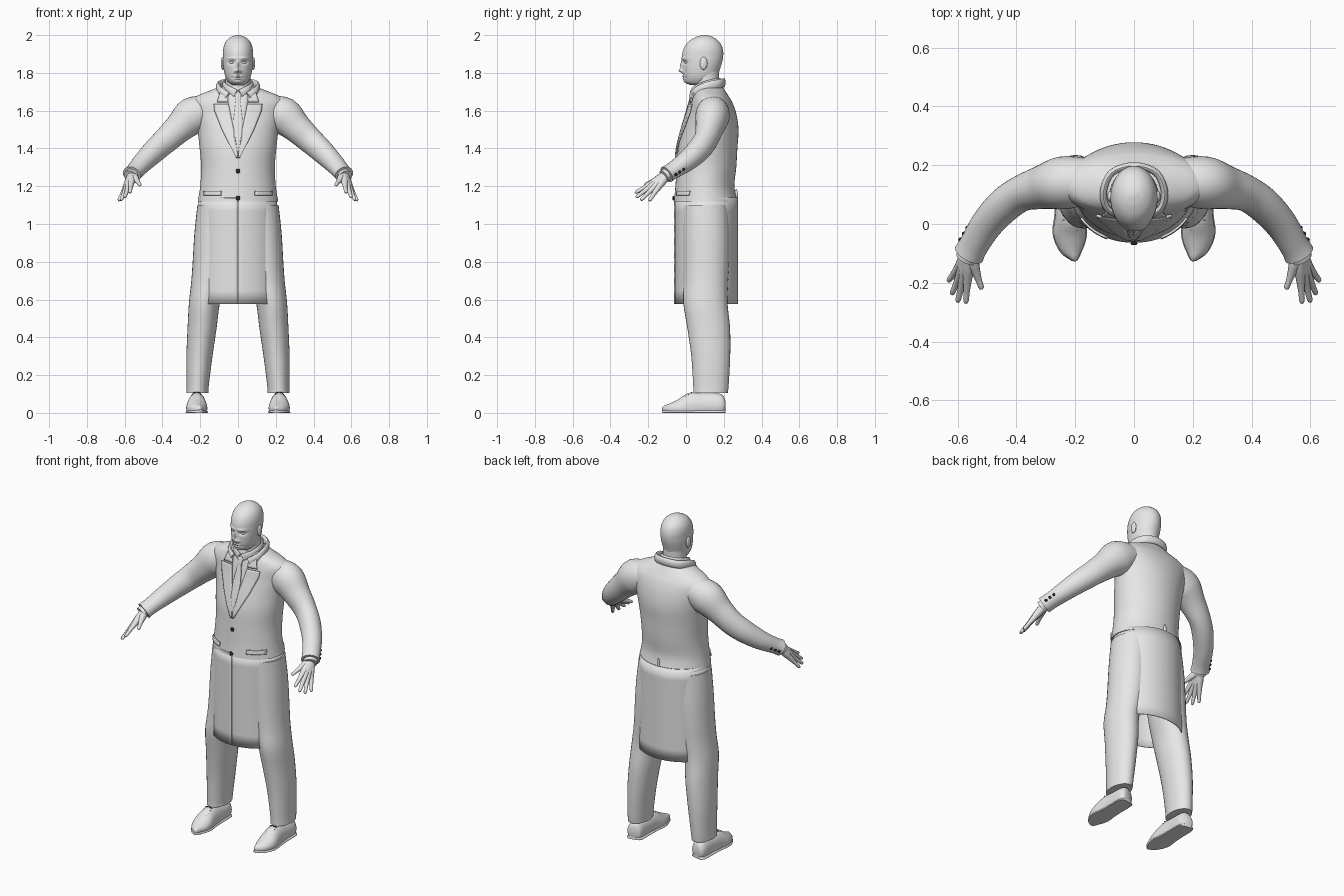
import bpy, bmesh, math
from mathutils import Vector

cube = bpy.data.objects.get("Cube")
if cube:
    bpy.data.objects.remove(cube)


def material(name, colour):
    m = bpy.data.materials.new(name)
    m.use_nodes = True
    m.diffuse_color = colour
    m.node_tree.nodes["Principled BSDF"].inputs["Base Color"].default_value = colour
    return m


GREY = material("light_grey", (0.8, 0.8, 0.8, 1))
DARK = material("near_black", (0.02, 0.02, 0.02, 1))
parts = []


def finish(name, bm, mat, thick=0):
    bmesh.ops.recalc_face_normals(bm, faces=bm.faces)
    me = bpy.data.meshes.new(name)
    bm.to_mesh(me)
    bm.free()
    me.materials.append(mat)
    ob = bpy.data.objects.new(name, me)
    bpy.context.collection.objects.link(ob)
    if thick:
        mod = ob.modifiers.new("thickness", "SOLIDIFY")
        mod.thickness = thick
        mod.offset = 0
    parts.append(ob)
    return ob


def smooth_rows(rows, steps):
    """Catmull-Rom interpolation through rows of numbers."""
    out = []
    last = len(rows) - 1
    for i in range(last):
        p = [rows[max(0, min(last, i + k))] for k in (-1, 0, 1, 2)]
        for s in range(steps):
            t = s / steps
            out.append([0.5 * (2 * b + (c - a) * t + (2 * a - 5 * b + 4 * c - d) * t * t
                        + (3 * b - a - 3 * c + d) * t ** 3) for a, b, c, d in zip(*p)])
    return out + [list(rows[-1])]


def skin(bm, rings, closed=True):
    n = len(rings[0])
    for r0, r1 in zip(rings, rings[1:]):
        for i in range(n if closed else n - 1):
            j = (i + 1) % n
            bm.faces.new((r0[i], r0[j], r1[j], r1[i]))


def loft(name, rows, upright=True, n=32, steps=4, side=1, floor=False, mat=GREY):
    """Rows are (x, y, z, half width, half depth or height)."""
    rows = smooth_rows(rows, steps)
    bm = bmesh.new()
    rings = []
    for i, (x, y, z, a, b) in enumerate(rows):
        u, v = Vector((1, 0, 0)), Vector((0, 1, 0))
        if not upright:
            p, q = rows[max(i - 1, 0)], rows[min(i + 1, len(rows) - 1)]
            d = (Vector(q[:3]) - Vector(p[:3])).normalized()
            u = d.cross(Vector((0, 0, 1))).normalized()
            v = u.cross(d)
        ring = []
        for k in range(n):
            t = math.tau * k / n
            co = Vector((x, y, z)) + u * a * math.cos(t) + v * b * math.sin(t)
            co.x *= side
            if floor:
                co.z = max(co.z, 0)
            ring.append(bm.verts.new(co))
        rings.append(ring)
    skin(bm, rings)
    bm.faces.new(rings[0])
    bm.faces.new(rings[-1])
    return finish(name, bm, mat)


def blob(name, loc, size, mat=GREY):
    bm = bmesh.new()
    bmesh.ops.create_uvsphere(bm, u_segments=16, v_segments=10, radius=1)
    for v in bm.verts:
        v.co = Vector(loc) + Vector([c * s for c, s in zip(v.co, size)])
    return finish(name, bm, mat)


# Jacket body
TORSO = [(0, .104, 1.12, .213, .168), (0, .10, 1.2, .2, .156), (0, .108, 1.3, .195, .158),
         (0, .115, 1.4, .203, .157), (0, .13, 1.5, .215, .148), (0, .137, 1.58, .235, .13),
         (0, .135, 1.64, .25, .112), (0, .13, 1.675, .222, .097), (0, .125, 1.7, .165, .086),
         (0, .12, 1.725, .1, .075)]
loft("jacket_body", TORSO, n=64, steps=5)
FINE = smooth_rows(TORSO, 10)


def chest_y(x, z):
    r = min(FINE, key=lambda row: abs(row[2] - z))
    return r[1] - r[4] * math.sqrt(max(0, 1 - (x / r[3]) ** 2))


def chest_strip(name, rows, lift, side=1):
    """Thin panel on the chest; rows are (z, inner x, outer x)."""
    bm = bmesh.new()
    rings = []
    for (z0, a0, b0), (z1, a1, b1) in zip(rows, rows[1:]):
        for s in range(4):
            t = s / 4
            z, a, b = z0 + (z1 - z0) * t, a0 + (a1 - a0) * t, b0 + (b1 - b0) * t
            xs = [a + (b - a) * k / 6 for k in range(7)]
            rings.append([bm.verts.new((side * x, chest_y(x, z) - lift, z)) for x in xs])
    z, a, b = rows[-1]
    xs = [a + (b - a) * k / 6 for k in range(7)]
    rings.append([bm.verts.new((side * x, chest_y(x, z) - lift, z)) for x in xs])
    skin(bm, rings, closed=False)
    finish(name, bm, GREY, 0.008)


# Shirt front, tie, lapels, pocket flaps
chest_strip("shirt_front", [(1.7, -.06, .06), (1.6, -.045, .045), (1.37, -.003, .003)], .001)
chest_strip("tie", [(1.69, -.018, .018), (1.655, -.011, .011), (1.55, -.024, .024),
                    (1.46, -.02, .02), (1.38, -.004, .004)], .008)
for s, label in ((1, "left"), (-1, "right")):
    chest_strip(label + "_collar_flap", [(1.695, .055, .095), (1.645, .052, .11)], .008, s)
    chest_strip(label + "_lapel", [(1.635, .05, .128), (1.6, .043, .125), (1.5, .022, .085),
                                   (1.42, .008, .045), (1.35, 0, .01)], .008, s)
    chest_strip(label + "_pocket_flap", [(1.175, .09, .18), (1.152, .09, .18)], .005, s)
for z in (1.28, 1.137):
    blob("jacket_button", (0, chest_y(0, z) - .004, z), (.012, .006, .012), DARK)


# Collars around the neck
def collar(name, half, a, b):
    path = half + [(-x, y, z) for x, y, z in reversed(half[:-1])]
    loft(name, [(x, y, z, a, b) for x, y, z in path], upright=False, n=16)


collar("jacket_collar", [(.055, .03, 1.675), (.092, .055, 1.7), (.104, .11, 1.728),
                         (.075, .175, 1.742), (0, .198, 1.748)], .012, .024)
collar("shirt_collar", [(.012, .03, 1.69), (.055, .05, 1.712), (.075, .105, 1.735),
                        (.05, .16, 1.748), (0, .178, 1.752)], .008, .022)

# Long coat skirt: an open tube whose ends meet in a front seam
bm = bmesh.new()
rings = []
for k in range(9):
    f = k / 8
    ring = []
    for i in range(73):
        t = math.tau * (i / 72 - .25)
        s = .98 + .02 * i / 72
        ring.append(bm.verts.new(((.207 + .01 * f) * s * math.cos(t),
                                  .107 + .167 * s * math.sin(t), 1.14 - .563 * f)))
    rings.append(ring)
skin(bm, rings, closed=False)
finish("coat_skirt", bm, GREY, .005)

# Neck and head
loft("neck", [(0, .115, 1.66, .078, .07), (0, .11, 1.74, .066, .066), (0, .105, 1.82, .066, .07)])
PROFILE = [(1.735, .025, .12, .03), (1.75, -.003, .145, .05), (1.78, -.014, .167, .067),
           (1.82, -.018, .18, .076), (1.86, -.02, .192, .08), (1.89, -.021, .197, .08),
           (1.92, -.015, .196, .079), (1.95, 0, .186, .072), (1.975, .025, .165, .057),
           (1.992, .058, .138, .034), (2.0, .09, .11, .01)]
head = loft("head", [(0, (f + b) / 2, z, w, (b - f) / 2) for z, f, b, w in PROFILE],
            n=96, steps=9)
# Face relief: (x, z, spread x, spread z, height)
FACE = [(0, 1.812, .013, .011, .02), (0, 1.84, .009, .022, .012), (.015, 1.806, .008, .007, .008),
        (.033, 1.855, .016, .009, -.012), (.03, 1.877, .024, .007, .006),
        (0, 1.782, .02, .004, .007), (0, 1.769, .018, .004, .007), (0, 1.752, .018, .01, .006),
        (.03, 1.775, .006, .006, -.004)]
for v in head.data.vertices:
    if v.co.y < .06:
        x, z = abs(v.co.x), v.co.z
        v.co.y -= sum(h * math.exp(-((x - cx) / sx) ** 2 - ((z - cz) / sz) ** 2)
                      for cx, cz, sx, sz, h in FACE)

WRIST = Vector((.56, -.1, 1.262))
TIPS = {"thumb": (.517, -.222, 1.205), "index_finger": (.572, -.27, 1.165),
        "middle_finger": (.6, -.266, 1.14), "ring_finger": (.62, -.24, 1.125),
        "little_finger": (.632, -.195, 1.122)}
SHOE = [(.215, .205, .04, .025, .03), (.217, .185, .04, .044, .06), (.217, .1, .04, .046, .066),
        (.218, .03, .035, .05, .072), (.218, -.03, .025, .056, .05), (.212, -.08, .02, .042, .032),
        (.203, -.113, .018, .018, .02), (.2, -.125, .015, .005, .008)]

for s, label in ((1, "left"), (-1, "right")):
    # Face and ears
    blob(label + "_eye", (s * .032, .004, 1.855), (.013, .011, .008))
    blob(label + "_ear", (s * .081, .093, 1.85), (.01, .02, .034))
    # Sleeve, cuff and buttons
    loft(label + "_sleeve", [(.16, .145, 1.6, .08, .08), (.24, .14, 1.572, .09, .1),
                             (.31, .125, 1.51, .075, .08), (.38, .105, 1.445, .062, .07),
                             (.44, .065, 1.39, .06, .064), (.5, 0, 1.33, .055, .054),
                             (.543, -.07, 1.283, .05, .045), (.562, -.103, 1.262, .053, .046)],
         upright=False, side=s)
    loft(label + "_shirt_cuff", [(.55, -.08, 1.275, .038, .034), (.57, -.118, 1.252, .038, .034)],
         upright=False, side=s)
    for k in range(3):
        c = Vector((.5, 0, 1.33)).lerp(WRIST, .4 + .2 * k)
        c += Vector((.8, .5, -.25)).normalized() * .051
        blob(label + "_cuff_button", (s * c.x, c.y, c.z), (.008, .008, .008), DARK)
    # Hand: fingers fan out from the wrist and merge into a palm
    for finger, tip in TIPS.items():
        rows = []
        for t, r in ((0, .024), (.3, .021), (.5, .016), (.75, .011), (.95, .009), (1, .003)):
            rows.append((*WRIST.lerp(Vector(tip), t), r, r))
        loft(label + "_" + finger, rows, upright=False, n=12, side=s)
    # Trouser leg
    loft(label + "_trouser_leg", [(.115, .105, 1.1, .1, .12), (.128, .108, .95, .103, .123),
                                  (.14, .108, .8, .1, .122), (.155, .105, .69, .093, .118),
                                  (.178, .103, .58, .082, .117), (.19, .12, .45, .077, .113),
                                  (.204, .131, .3, .069, .103), (.213, .132, .15, .059, .094),
                                  (.215, .13, .105, .058, .091)], side=s)
    # Shoe, sole and laces
    loft(label + "_shoe", SHOE, upright=False, side=s, floor=True)
    loft(label + "_sole", [(x, y, .004, a + .003, .016) for x, y, z, a, b in SHOE],
         upright=False, side=s, floor=True)
    for k in range(4):
        blob(label + "_shoe_lace", (s * .218, .03 - .017 * k, .106 - .0095 * k),
             (.026, .003, .004), DARK)

# Back vent of the jacket
blob("back_vent", (0, .266, 1.145), (.008, .009, .04))

# Smooth shading with sharp edges kept
bpy.ops.object.select_all(action="DESELECT")
for ob in parts:
    ob.select_set(True)
bpy.context.view_layer.objects.active = parts[0]
bpy.ops.object.shade_smooth_by_angle(angle=math.radians(40))
